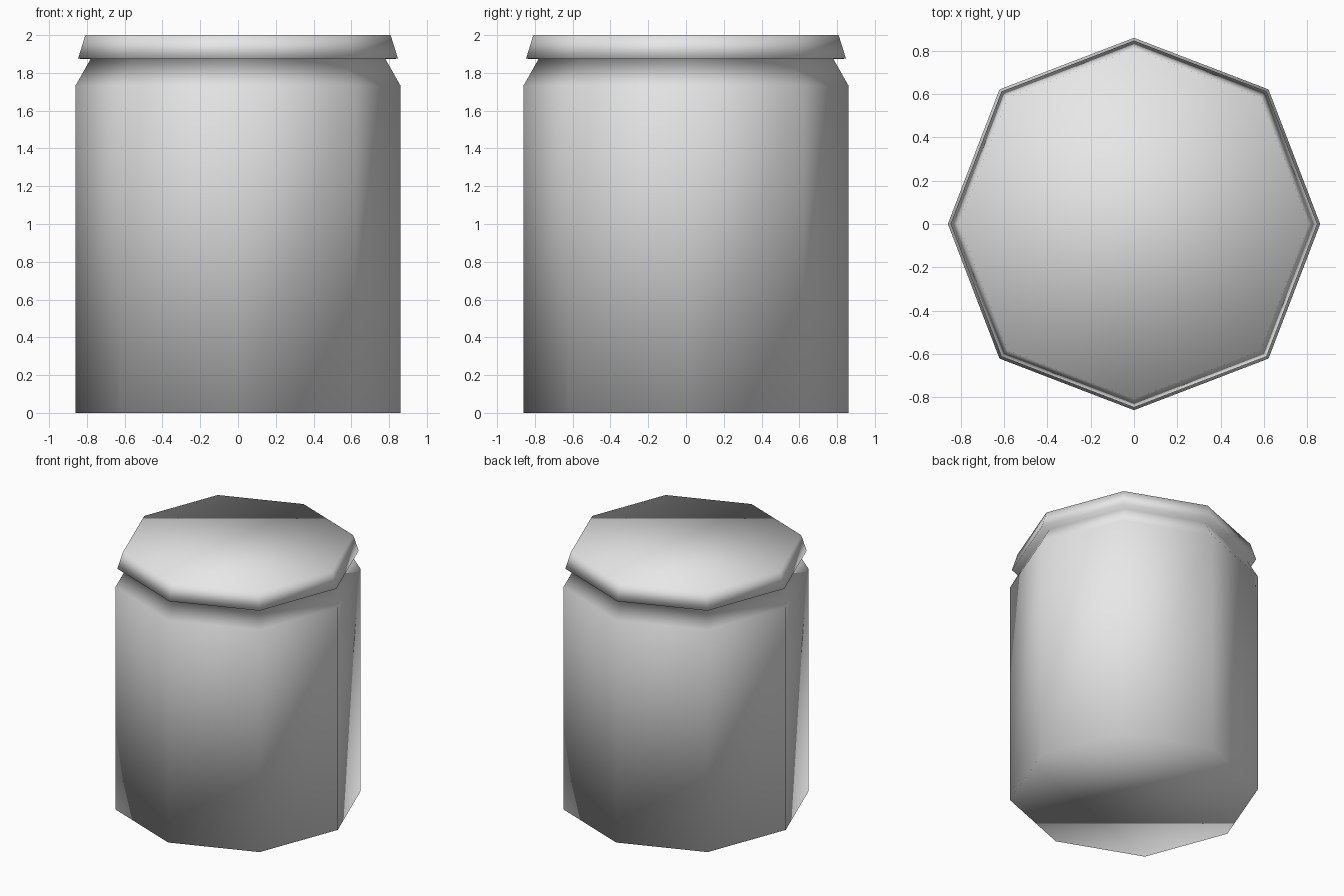
import bpy, bmesh
from math import pi, cos, sin

cube = bpy.data.objects.get("Cube")
if cube:
    bpy.data.objects.remove(cube, do_unlink=True)

# Plain grey material
grey = bpy.data.materials.new("light_grey")
grey.use_nodes = True
color = (0.8, 0.8, 0.8, 1)
grey.diffuse_color = color
grey.node_tree.nodes["Principled BSDF"].inputs["Base Color"].default_value = color

# Profile (radius, height): base, shoulder, neck, lid rim, lid top
PROFILE = [(0.86, 0), (0.86, 1.733), (0.78, 1.874), (0.847, 1.875), (0.808, 2)]
SIDES = 8
DIAGONAL = 1.022  # diagonal corners sit slightly further out

bm = bmesh.new()
rings = []
for radius, z in PROFILE:
    ring = []
    for i in range(SIDES):
        r = radius * (DIAGONAL if i % 2 else 1)
        a = 2 * pi * i / SIDES
        ring.append(bm.verts.new((r * cos(a), r * sin(a), z)))
    rings.append(ring)

# Walls between rings, then the closed base and lid top
for low, high in zip(rings, rings[1:]):
    for i in range(SIDES):
        j = (i + 1) % SIDES
        bm.faces.new((low[i], low[j], high[j], high[i]))
bm.faces.new(rings[0][::-1])
bm.faces.new(rings[-1])
for face in bm.faces:
    face.smooth = True

mesh = bpy.data.meshes.new("lidded_jar")
bm.to_mesh(mesh)
bm.free()
mesh.materials.append(grey)
jar = bpy.data.objects.new("lidded_jar", mesh)
bpy.context.collection.objects.link(jar)
